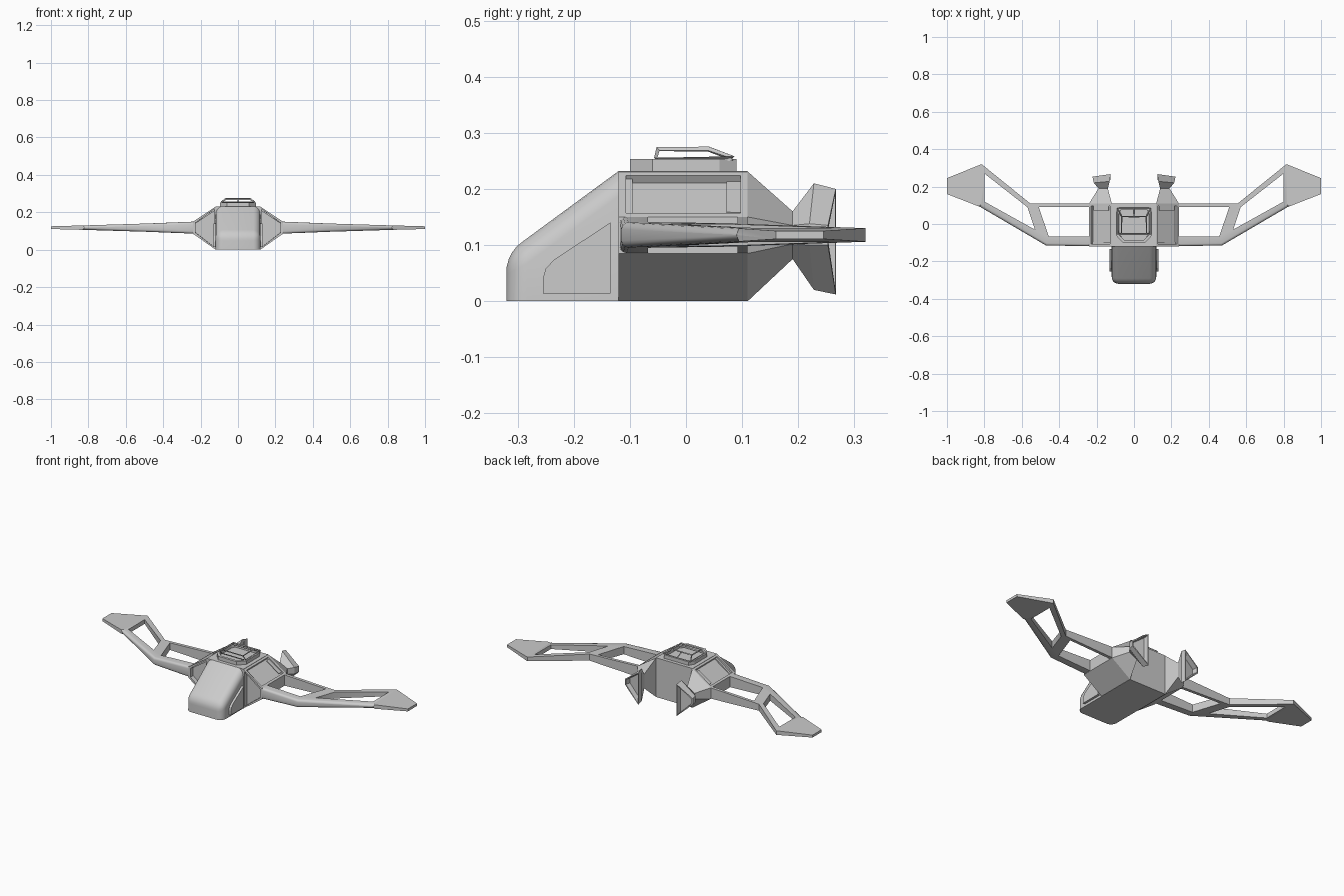
import bpy, bmesh, math
from mathutils import Vector

if "Cube" in bpy.data.objects:
    bpy.data.objects.remove(bpy.data.objects["Cube"])


def make(name, verts, faces, mirror=False, edit=None, smooth=False):
    bm = bmesh.new()
    vs = [bm.verts.new(v) for v in verts]
    for f in faces:
        bm.faces.new([vs[i] for i in f])
    bmesh.ops.recalc_face_normals(bm, faces=bm.faces)
    if edit:
        edit(bm)
    me = bpy.data.meshes.new(name)
    bm.to_mesh(me)
    bm.free()
    ob = bpy.data.objects.new(name, me)
    bpy.context.collection.objects.link(ob)
    if mirror:
        ob.modifiers.new("mirror", 'MIRROR').use_mirror_merge = False
    if smooth:
        bpy.ops.object.select_all(action='DESELECT')
        ob.select_set(True)
        bpy.context.view_layer.objects.active = ob
        bpy.ops.object.shade_smooth_by_angle(angle=math.radians(35))
    return ob


def sheet_solid(lower, upper, faces):
    """Close a pair of matching sheets along their boundary edges."""
    n = len(lower)
    count = {}
    for f in faces:
        for a, b in zip(f, f[1:] + f[:1]):
            k = (min(a, b), max(a, b))
            count[k] = count.get(k, 0) + 1
    out = [f for f in faces] + [tuple(i + n for i in f) for f in faces]
    out += [(a, b, b + n, a + n) for (a, b), c in count.items() if c == 1]
    return lower + upper, out


def loft(sections):
    n = len(sections[0])
    faces = [tuple(range(n)), tuple(range(n * (len(sections) - 1), n * len(sections)))]
    for s in range(len(sections) - 1):
        for i in range(n):
            j = (i + 1) % n
            faces.append((s * n + i, s * n + j, s * n + n + j, s * n + n + i))
    return [p for s in sections for p in s], faces


def recess(bm, test, width, depth):
    fs = [f for f in bm.faces if test(f.calc_center_median(), f.normal)]
    bmesh.ops.inset_individual(bm, faces=fs, thickness=width, depth=0)
    bmesh.ops.inset_individual(bm, faces=fs, thickness=0.001, depth=-depth)


# Fuselage block
def side_prism(profile, x0, x1):
    return loft([[(x, y, z) for y, z in profile] for x in (x0, x1)])


make("fuselage", *side_prism([(-.12, 0), (.11, 0), (.11, .232), (-.12, .232)], -.12, .12))


# Rounded sloping nose
def round_nose(bm):
    edges = [e for e in bm.edges
             if not all(v.co.z < .001 for v in e.verts)
             and not all(v.co.y > -.121 for v in e.verts)]
    bmesh.ops.bevel(bm, geom=edges, offset=.036, segments=5, profile=.5, affect='EDGES')


make("nose", *side_prism([(-.12, 0), (-.12, .232), (-.32, .085), (-.32, 0)], -.119, .119),
     edit=round_nose, smooth=True)

# Raised panels on the nose sides
make("nose_side_panel", *side_prism([(-.255, .014), (-.135, .014), (-.135, .14),
     (-.235, .074), (-.25, .058), (-.255, .04)], .11, .132), mirror=True)


# Engine pods with intake, side window, tapered tail and flared nozzle
def pod_section(y, xi, xo, z0, z1, z2, z3, tilt=0):
    return [(xi, y, z0), (xo, y - tilt, z1), (xo, y - tilt, z2), (xi, y, z3)]


def pod_details(bm):
    recess(bm, lambda c, n: c.y < .1 and n.z > .5, .018, .016)
    recess(bm, lambda c, n: n.y < -.9, .014, .025)
    recess(bm, lambda c, n: n.y > .9 and c.y > .24, .008, .03)


make("engine_pod", *loft([
    pod_section(-.12, .119, .24, 0, .085, .15, .231),
    pod_section(.11, .119, .24, 0, .085, .15, .231),
    pod_section(.19, .14, .19, .075, .102, .135, .16),
    pod_section(.228, .13, .215, .02, .1, .138, .21, .008),
    pod_section(.267, .125, .222, .012, .1, .135, .2, .014)]),
    mirror=True, edit=pod_details)

# Cranked wings with two open bays
plan = [(.235, -.118), (.47, -.115), (.82, .09), (1, .16), (1, .245), (.815, .32),
        (.555, .11), (.235, .11), (.235, -.068), (.455, -.068), (.51, .092), (.235, .092),
        (.53, -.03), (.80, .12), (.80, .27), (.57, .09)]
wing_faces = [(0, 1, 9, 8), (1, 12, 9), (9, 12, 15, 10), (1, 2, 13, 12), (11, 10, 6, 7),
              (10, 15, 6), (6, 15, 14, 5), (13, 2, 5, 14), (2, 3, 4, 5)]


def half_thick(x):
    table = [(.2, .033), (.24, .032), (.5, .021), (.82, .012), (1.01, .007)]
    for (a, p), (b, q) in zip(table, table[1:]):
        if x <= b:
            return p + (q - p) * (x - a) / (b - a)


def round_leading_edge(bm):
    def leading(e):
        pts = [v.co.xy for v in e.verts]
        return (abs(pts[0].x - pts[1].x) > .1 and
                all(any((p - Vector(q)).length < .001 for q in plan[:3]) for p in pts))
    bmesh.ops.bevel(bm, geom=[e for e in bm.edges if leading(e)], offset=.014,
                    segments=3, profile=.5, affect='EDGES', clamp_overlap=True)


make("wing", *sheet_solid([(x, y, .118 - half_thick(x)) for x, y in plan],
                          [(x, y, .118 + half_thick(x)) for x, y in plan], wing_faces),
     mirror=True, edit=round_leading_edge, smooth=True)

# Canopy base with sunken cockpit
half = [(.06, -.1), (.097, -.06), (.097, .06), (.08, .09)]
outline = half + [(-x, y) for x, y in reversed(half)]
make("canopy_base", *loft([[(x, y, z) for x, y in outline] for z in (.225, .253)]),
     edit=lambda bm: recess(bm, lambda c, n: n.z > .9, .016, .016))

# Open canopy frame
frame = [(-.09, -.055, .252), (.09, -.055, .252), (.09, .085, .254), (0, .085, .254),
         (-.09, .085, .254), (-.068, -.05, .271), (.068, -.05, .271), (.065, .04, .271),
         (0, .04, .271), (-.065, .04, .271)]
ob = make("canopy_frame", frame, [(0, 1, 6, 5), (1, 2, 7, 6), (2, 3, 8, 7), (3, 4, 9, 8),
                                  (4, 0, 5, 9), (5, 6, 7, 8, 9)])
wire = ob.modifiers.new("bars", 'WIREFRAME')
wire.thickness = .009
wire.use_even_offset = False
